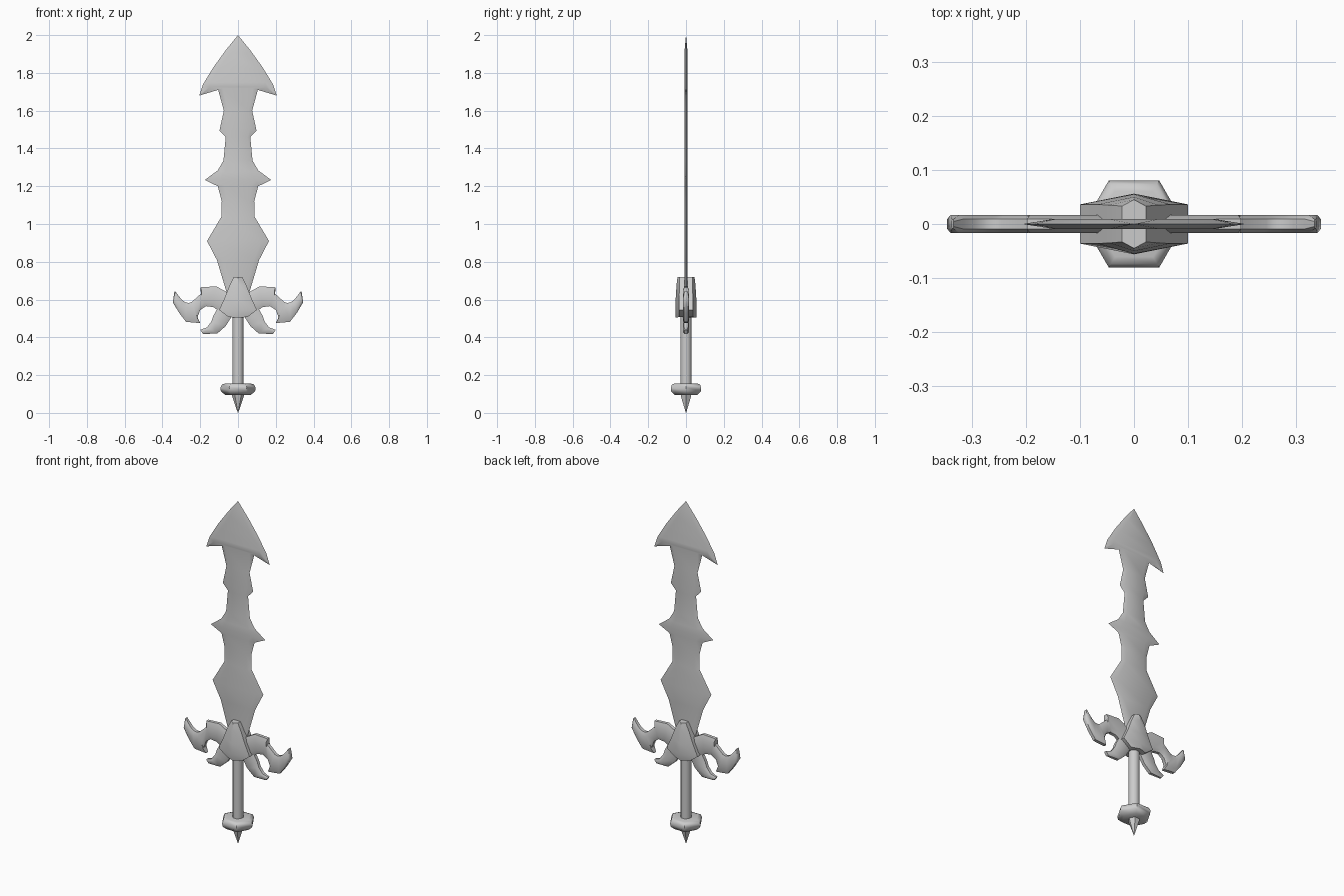
import bpy, bmesh
from math import cos, sin, pi, radians

if "Cube" in bpy.data.objects:
    bpy.data.objects.remove(bpy.data.objects["Cube"])


def loft(name, rings, angle=35, mirror=False):
    """Skin a closed surface through equal-sized rings of points."""
    bm = bmesh.new()
    vs = [[bm.verts.new(p) for p in r] for r in rings]
    n = len(rings[0])
    for a, b in zip(vs, vs[1:]):
        for i in range(n):
            j = (i + 1) % n
            bm.faces.new((a[i], a[j], b[j], b[i]))
    bm.faces.new(vs[0])
    bm.faces.new(vs[-1][::-1])
    bmesh.ops.remove_doubles(bm, verts=bm.verts, dist=1e-5)
    bmesh.ops.recalc_face_normals(bm, faces=bm.faces)
    me = bpy.data.meshes.new(name)
    bm.to_mesh(me)
    bm.free()
    ob = bpy.data.objects.new(name, me)
    bpy.context.collection.objects.link(ob)
    if mirror:
        ob.modifiers.new("mirror", 'MIRROR').use_clip = False
    bpy.ops.object.select_all(action='DESELECT')
    ob.select_set(True)
    bpy.context.view_layer.objects.active = ob
    bpy.ops.object.shade_smooth_by_angle(angle=radians(angle))
    return ob


def turned(name, profile, sides, phase=0.0, angle=35):
    """Loft of regular polygons from (radius, z) pairs."""
    return loft(name, [[(r * cos(2 * pi * i / sides + phase),
                         r * sin(2 * pi * i / sides + phase), z)
                        for i in range(sides)] for r, z in profile], angle)


# Blade: (edge x, edge z, bevel x, bevel z) from tip to base
blade_rows = [
    (0, 2.0, 0, 1.995), (.065, 1.92, .045, 1.905), (.13, 1.83, .10, 1.82),
    (.185, 1.74, .145, 1.75), (.205, 1.68, .15, 1.725), (.105, 1.71, .08, 1.72),
    (.075, 1.60, .055, 1.60), (.098, 1.495, .065, 1.51), (.065, 1.46, .05, 1.46),
    (.077, 1.335, .055, 1.335), (.108, 1.283, .07, 1.275), (.176, 1.233, .095, 1.235),
    (.107, 1.20, .07, 1.205), (.086, 1.12, .06, 1.12), (.087, 1.04, .06, 1.035),
    (.164, .91, .125, .91), (.112, .81, .085, .81), (.055, .62, .035, .62),
    (.04, .56, .025, .56)]
t = .009
loft("blade", [[(-x, 0, z), (-xi, -t if xi else 0, zi), (xi, -t if xi else 0, zi),
                (x, 0, z), (xi, t if xi else 0, zi), (-xi, t if xi else 0, zi)]
               for x, z, xi, zi in blade_rows], 30)


# Guard prongs: pairs of (upper x, z, lower x, z), mirrored to the other side
def prong(name, pairs, h=.017, inset=.22, tip=.5):
    rings = []
    for k, (ax, az, bx, bz) in enumerate(pairs):
        y = h * (tip if k == len(pairs) - 1 else 1)
        e = y * .55

        def at(f, yy):
            return (ax + (bx - ax) * f, yy, az + (bz - az) * f)
        rings.append([at(0, -e), at(inset, -y), at(1 - inset, -y), at(1, -e),
                      at(1, e), at(1 - inset, y), at(inset, y), at(0, e)])
    loft(name, rings, 40, True)


prong("guard_upper_prongs", [
    (.02, .64, .02, .53), (.06, .64, .09, .53), (.115, .67, .13, .56),
    (.198, .665, .17, .565), (.195, .632, .20, .545), (.245, .587, .215, .505),
    (.26, .582, .20, .475), (.277, .585, .275, .482), (.295, .597, .312, .53),
    (.315, .62, .345, .585), (.333, .645, .337, .64)])
prong("guard_lower_prongs", [
    (.11, .55, .02, .53), (.13, .515, .04, .50), (.14, .485, .065, .46),
    (.165, .452, .11, .42), (.20, .44, .185, .418)])

# Hub: ridged hexagonal section, (half width, side depth, ridge depth, side z, ridge z)
loft("guard_hub", [[(-w, -d, z), (0, -r, zr), (w, -d, z), (w, d, z), (0, r, zr), (-w, d, z)]
                   for w, d, r, z, zr in [
                       (.022, .033, .045, .72, .72), (.045, .035, .05, .675, .68),
                       (.068, .036, .055, .615, .60), (.10, .036, .056, .545, .54),
                       (.05, .036, .055, .507, .505)]], 40)

# Grip, pommel and spike
turned("grip", [(.031, .53), (.031, .13)], 8, pi / 8, 50)
turned("pommel", [(.07, .155), (.085, .151), (.093, .135), (.091, .115), (.068, .095)], 6, 0, 50)
turned("pommel_spike", [(.033, .10), (.03, .085), (.001, 0)], 6, 0, 50)
